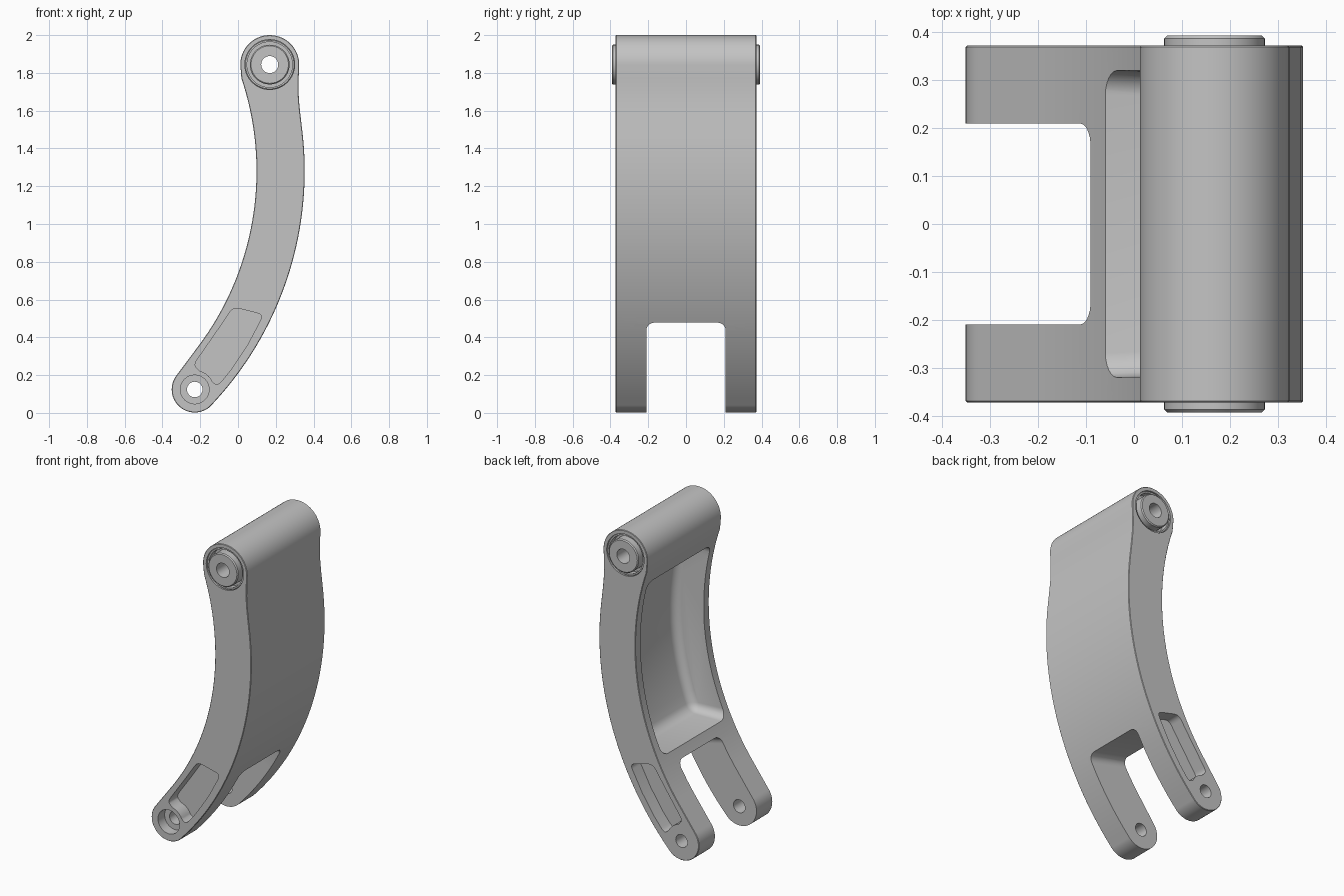
import bpy, bmesh
from math import sin, cos, radians
from mathutils import Vector

if "Cube" in bpy.data.objects:
    bpy.data.objects.remove(bpy.data.objects["Cube"])

GREY = (0.55, 0.55, 0.55, 1)
metal = bpy.data.materials.new("grey metal")
metal.use_nodes = True
metal.diffuse_color = GREY
metal.node_tree.nodes["Principled BSDF"].inputs["Base Color"].default_value = GREY

ARC_C = (-1.45, 1.28)            # centre of the arm's curve
TOP, BOTTOM = (0.168, 1.844), (-0.229, 0.124)
R_IN, R_OUT = 1.548, 1.803
HALF = 0.372


def arc(c, r, a0, a1, n):
    """Points on an arc in the xz plane, angles in degrees."""
    angles = [radians(a0 + (a1 - a0) * i / n) for i in range(n + 1)]
    return [(c[0] + r * cos(a), c[1] + r * sin(a)) for a in angles]


def circle(c, r, n=64):
    return arc(c, r, 0, 360, n)[:-1]


def rounded(pts, size, steps=6):
    """Round the sharp corners of a closed outline."""
    out = []
    pts = [Vector(p) for p in pts]
    for i, p in enumerate(pts):
        to_prev, to_next = pts[i - 1] - p, pts[(i + 1) % len(pts)] - p
        if to_prev.angle(-to_next) < radians(30):
            out.append(p)
            continue
        a = p + to_prev.normalized() * min(size, to_prev.length * 0.45)
        b = p + to_next.normalized() * min(size, to_next.length * 0.45)
        for k in range(steps + 1):
            t = k / steps
            out.append(a * (1 - t) ** 2 + p * 2 * t * (1 - t) + b * t * t)
    return out


def use(obj):
    bpy.ops.object.select_all(action='DESELECT')
    obj.select_set(True)
    bpy.context.view_layer.objects.active = obj


def bevel(obj, width, segments=1):
    use(obj)
    m = obj.modifiers.new("bevel", 'BEVEL')
    m.width, m.segments = width, segments
    m.limit_method, m.angle_limit = 'ANGLE', radians(40)
    bpy.ops.object.modifier_apply(modifier=m.name)


def prism(name, pts, y0, y1, shape=None):
    """Extrude an xz outline along y; shape may move each vertex."""
    bm = bmesh.new()
    front = bm.faces.new([bm.verts.new((x, y0, z)) for x, z in pts])
    ext = bmesh.ops.extrude_face_region(bm, geom=[front])
    for v in ext["geom"]:
        if isinstance(v, bmesh.types.BMVert):
            v.co.y = y1
    if shape:
        for v in bm.verts:
            shape(v)
    bmesh.ops.recalc_face_normals(bm, faces=bm.faces)
    mesh = bpy.data.meshes.new(name)
    bm.to_mesh(mesh)
    bm.free()
    obj = bpy.data.objects.new(name, mesh)
    bpy.context.collection.objects.link(obj)
    mesh.materials.append(metal)
    return obj


def cut(obj, cutter):
    use(obj)
    m = obj.modifiers.new("cut", 'BOOLEAN')
    m.operation, m.solver, m.object = 'DIFFERENCE', 'EXACT', cutter
    bpy.ops.object.modifier_apply(modifier=m.name)
    bpy.data.objects.remove(cutter)


def smooth(obj):
    use(obj)
    bpy.ops.object.shade_smooth_by_angle(angle=radians(30))


def ring(name, r_out, r_in, y0, y1, edge):
    obj = prism(name, circle(TOP, r_out), y0, y1)
    bevel(obj, edge)
    cut(obj, prism("bore", circle(TOP, r_in), -1, 1))
    smooth(obj)


# Curved arm body
outline = arc(ARC_C, R_OUT, -43.4, 7, 36)
outline += [(0.329, 1.59), (0.323, 1.65), (0.32, 1.71), (0.321, 1.77)]
outline += arc(TOP, 0.156, 0, 190, 32)
outline += arc(ARC_C, R_IN, 18.5, -36, 40)
outline += arc(BOTTOM, 0.122, 143, 314, 28)
arm = prism("curved_arm", outline, -HALF, HALF)
bevel(arm, 0.003)

# Fork slot with a sloping, rounded roof
slot = prism("slot_cutter", [(-0.5, 0.638), (0.5, 0.398), (0.5, -0.2), (-0.5, -0.2)], -0.21, 0.21)
bevel(slot, 0.045, 5)
cut(arm, slot)


# Deep, slightly drafted pocket in the hollow side, leaving a thin outer wall
def draft(v):
    depth = ((v.co.x - ARC_C[0]) ** 2 + (v.co.z - ARC_C[1]) ** 2) ** 0.5
    v.co.y *= 1 - (depth - R_IN) * 0.15


pocket = prism("pocket_cutter",
               arc(ARC_C, 1.753, -22.8, 13.2, 10) + arc(ARC_C, 1.42, 16.2, -28.7, 10),
               -0.32, 0.32, draft)
bevel(pocket, 0.05, 6)
cut(arm, pocket)

# Outer recess beside each fork end, wrapped round the pin boss
recess = arc(BOTTOM, 0.102, 76, 22, 5)
recess += [(-0.105, 0.145), (-0.04, 0.225), (0.05, 0.36), (0.135, 0.52),
           (-0.025, 0.56), (-0.12, 0.42), (-0.235, 0.255)]
for side in (-1, 1):
    cut(arm, prism("recess_cutter", rounded(recess, 0.035), side * 0.285, side * 0.46))

# Pin hole, with a counterbore on the front
cut(arm, prism("pin_cutter", circle(BOTTOM, 0.041, 40), -1, 1))
cut(arm, prism("counterbore_cutter", circle(BOTTOM, 0.076, 48), -1, -0.305))

# Pivot bore and its end seats
cut(arm, prism("bore_cutter", circle(TOP, 0.045), -1, 1))
for side in (-1, 1):
    cut(arm, prism("seat_cutter", circle(TOP, 0.132), side * 0.32, side))
smooth(arm)

# Bushing and retaining ring at each end of the pivot
for side, label in ((-1, "front"), (1, "back")):
    ring(label + "_bushing", 0.105, 0.045, side * 0.315, side * 0.393, 0.006)
    ring(label + "_retaining_ring", 0.1318, 0.12, side * 0.318, side * 0.364, 0.003)
